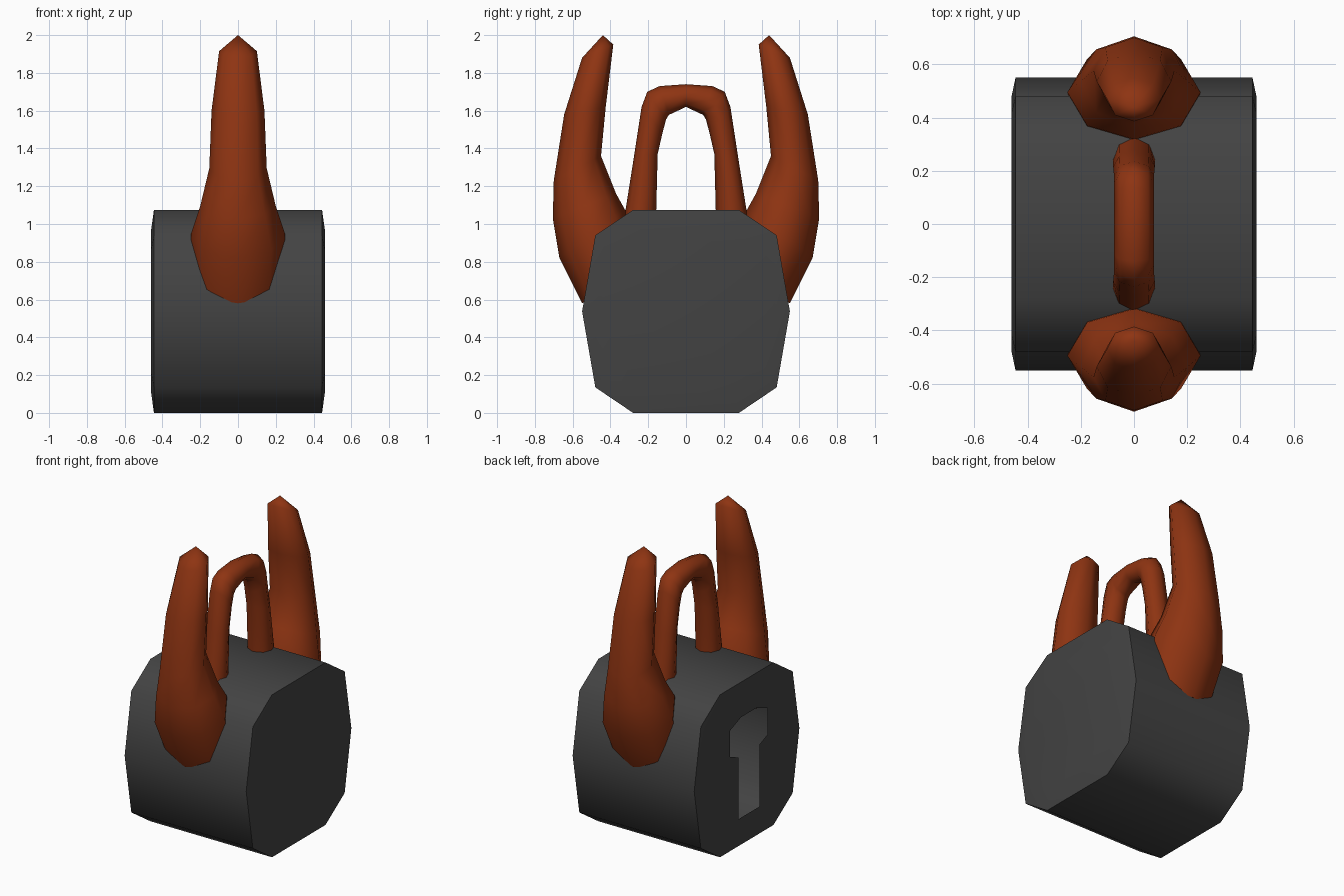
import bpy, bmesh, math
from mathutils import Vector

cube = bpy.data.objects.get("Cube")
if cube:
    bpy.data.objects.remove(cube, do_unlink=True)


def make_material(name, rgb):
    mat = bpy.data.materials.new(name)
    mat.use_nodes = True
    mat.diffuse_color = (*rgb, 1)
    mat.node_tree.nodes["Principled BSDF"].inputs["Base Color"].default_value = (*rgb, 1)
    return mat


GREY = make_material("dark grey", (0.056, 0.056, 0.056))
RUST = make_material("rust orange", (0.27, 0.034, 0.006))


def finish(bm, name, mat, angle):
    bmesh.ops.recalc_face_normals(bm, faces=bm.faces)
    mesh = bpy.data.meshes.new(name)
    bm.to_mesh(mesh)
    bm.free()
    obj = bpy.data.objects.new(name, mesh)
    bpy.context.collection.objects.link(obj)
    mesh.materials.append(mat)
    bpy.ops.object.select_all(action='DESELECT')
    obj.select_set(True)
    bpy.context.view_layer.objects.active = obj
    bpy.ops.object.shade_smooth_by_angle(angle=math.radians(angle))
    return obj


def bridge(bm, a, b):
    n = len(a)
    for i in range(n):
        bm.faces.new((a[i], a[(i + 1) % n], b[(i + 1) % n], b[i]))


def loft(name, rings, apex=None, side=1, sides=8):
    """Skin elliptical rings; each is outer (y, z), inner (y, z), half width."""
    bm = bmesh.new()
    loops = []
    for outer, inner, width in rings:
        o, i = Vector((0, side * outer[0], outer[1])), Vector((0, side * inner[0], inner[1]))
        loop = []
        for k in range(sides):
            a = math.tau * k / sides
            p = (o + i) / 2 + (o - i) / 2 * math.cos(a)
            p.x = width * math.sin(a)
            loop.append(bm.verts.new(p))
        loops.append(loop)
    for a, b in zip(loops, loops[1:]):
        bridge(bm, a, b)
    bm.faces.new(loops[0])
    if apex:
        tip = bm.verts.new((0, side * apex[0], apex[1]))
        for k in range(sides):
            bm.faces.new((loops[-1][k], loops[-1][(k + 1) % sides], tip))
    else:
        bm.faces.new(loops[-1])
    return finish(bm, name, RUST, 62)


# Lock body: hollow ten-sided drum with shallow bevelled ends
MID = 0.5375
quarter = [(0.28, 1.075), (0.48, 0.94), (0.55, MID), (0.48, 0.135), (0.28, 0)]
profile = quarter + [(-y, z) for y, z in reversed(quarter)]
bm = bmesh.new()


def body_ring(x, sy, sz):
    return [bm.verts.new((x, y * sy, MID + (z - MID) * sz)) for y, z in profile]


rings = [body_ring(-0.46, 0.87, 0.8), body_ring(-0.445, 1, 1),
         body_ring(0.445, 1, 1), body_ring(0.46, 0.87, 0.8)]
for a, b in zip(rings, rings[1:]):
    bridge(bm, a, b)
bm.faces.new(rings[3])

# Keyhole opening in one end
half = [(0.11, 0.19), (0.11, 0.6), (0.195, 0.635), (0.195, 0.81), (0.08, 0.855)]
hole = [bm.verts.new((-0.46, y, z))
        for y, z in half + [(-y, z) for y, z in reversed(half)]]
edges = [bm.edges.new((hole[i], hole[(i + 1) % len(hole)])) for i in range(len(hole))]
edges += [bm.edges.get((rings[0][i], rings[0][(i + 1) % len(profile)]))
          for i in range(len(profile))]
bmesh.ops.triangle_fill(bm, edges=edges, use_beauty=True, normal=(-1, 0, 0))
finish(bm, "lock_body", GREY, 50)

# Two curved horns, front and back
horn = [((0.55, 0.58), (0.27, 0.76), 0.23),
        ((0.67, 0.82), (0.32, 1.07), 0.25),
        ((0.705, 1.03), (0.37, 1.16), 0.20),
        ((0.70, 1.23), (0.45, 1.36), 0.152),
        ((0.645, 1.58), (0.425, 1.62), 0.14),
        ((0.55, 1.88), (0.385, 1.95), 0.10)]
loft("front_horn", horn, (0.44, 2.0), -1)
loft("back_horn", horn, (0.44, 2.0), 1)

# Shackle arch
leg = [((0.335, 0.98), (0.16, 0.98), 0.08),
       ((0.275, 1.36), (0.15, 1.37), 0.078),
       ((0.235, 1.62), (0.125, 1.48), 0.075),
       ((0.205, 1.70), (0.105, 1.555), 0.075),
       ((0.14, 1.73), (0.09, 1.578), 0.075)]
crown = [((0, 1.74), (0, 1.62), 0.075)]
other = [((-o[0], o[1]), (-i[0], i[1]), w) for o, i, w in reversed(leg)]
loft("shackle", leg + crown + other)
